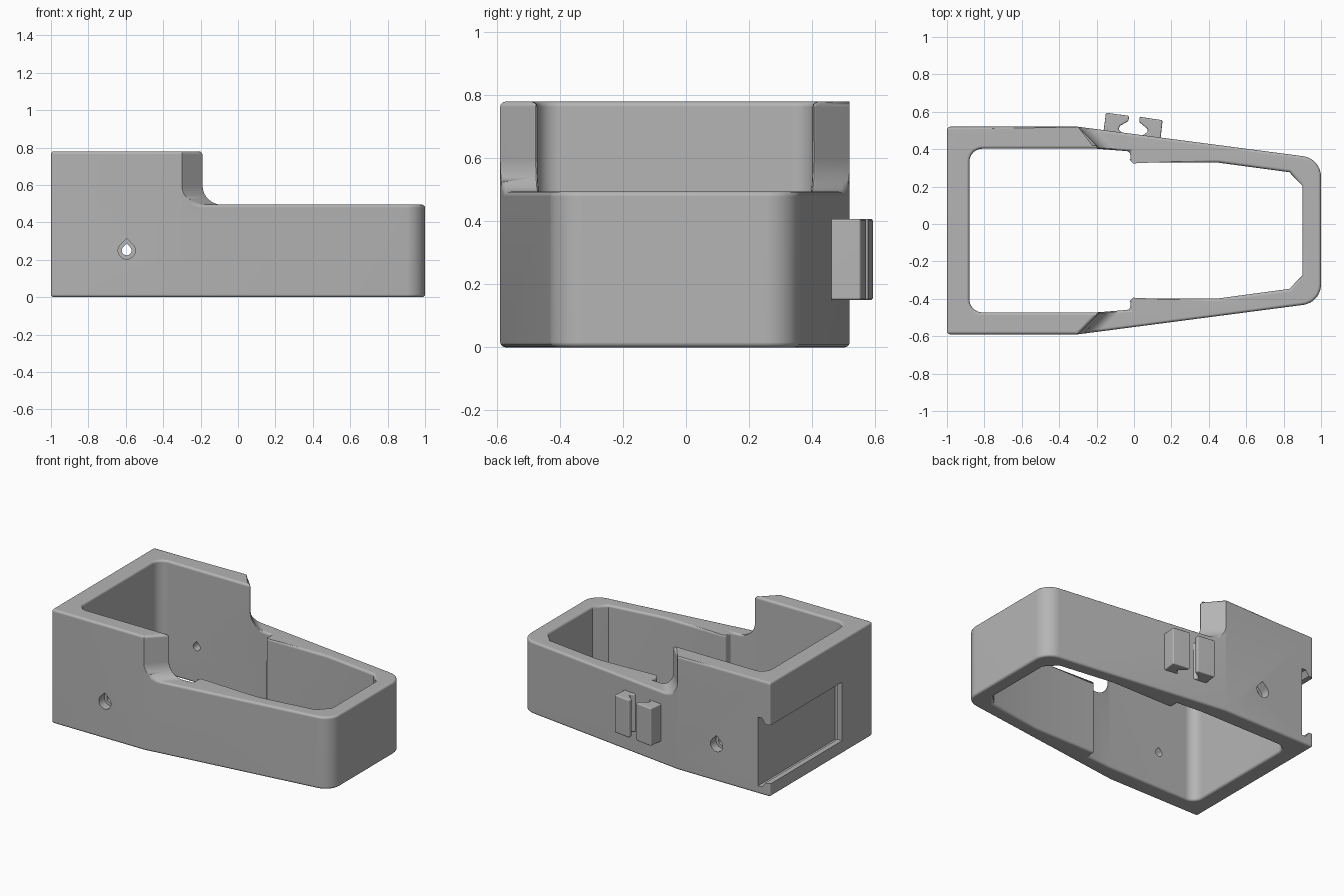
import bpy, bmesh, math
from mathutils import Vector

if "Cube" in bpy.data.objects:
    bpy.data.objects.remove(bpy.data.objects["Cube"])

CY = -0.035   # centre line of the housing

grey = bpy.data.materials.new("plain grey")
grey.use_nodes = True
grey.diffuse_color = (0.46, 0.46, 0.46, 1)
grey.node_tree.nodes["Principled BSDF"].inputs["Base Color"].default_value = (0.46, 0.46, 0.46, 1)


def loft(name, rings):
    """Closed solid through rings with equal point counts."""
    bm = bmesh.new()
    loops = [[bm.verts.new(p) for p in ring] for ring in rings]
    n = len(loops[0])
    for a, b in zip(loops, loops[1:]):
        for i in range(n):
            bm.faces.new((a[i], a[(i + 1) % n], b[(i + 1) % n], b[i]))
    bm.faces.new(loops[0])
    bm.faces.new(loops[-1])
    bmesh.ops.recalc_face_normals(bm, faces=bm.faces)
    mesh = bpy.data.meshes.new(name)
    bm.to_mesh(mesh)
    bm.free()
    mesh.materials.append(grey)
    obj = bpy.data.objects.new(name, mesh)
    bpy.context.collection.objects.link(obj)
    return obj


def prism(name, outline, z0, z1):
    return loft(name, [[(x, y, z) for x, y in outline] for z in (z0, z1)])


def rounded(points, steps=8):
    """Round each (x, y, radius) corner of an outline."""
    out = []
    for i, (x, y, r) in enumerate(points):
        p = Vector((x, y))
        if r == 0:
            out.append((x, y))
            continue
        a = (Vector(points[i - 1][:2]) - p).normalized()
        b = (Vector(points[(i + 1) % len(points)][:2]) - p).normalized()
        half = a.angle(b) / 2
        c = p + (a + b).normalized() * (r / math.sin(half))
        s = p + a * (r / math.tan(half)) - c
        e = p + b * (r / math.tan(half)) - c
        turn = s.angle_signed(e)
        for k in range(steps + 1):
            t = -turn * k / steps
            out.append((c.x + s.x * math.cos(t) - s.y * math.sin(t),
                        c.y + s.x * math.sin(t) + s.y * math.cos(t)))
    return out


def mirrored(half):
    """Half outline given as distance from the centre line, completed on both sides."""
    front = [(x, CY - d, r) for x, d, r in half]
    back = [(x, CY + d, r) for x, d, r in reversed(half)]
    return rounded(front + back)


def cut(target, cutter):
    cutter.hide_render = True
    mod = target.modifiers.new("cut", 'BOOLEAN')
    mod.operation, mod.solver, mod.object = 'DIFFERENCE', 'EXACT', cutter


def bevel(target, width):
    mod = target.modifiers.new("soft edges", 'BEVEL')
    mod.width, mod.segments = width, 3
    mod.limit_method, mod.angle_limit = 'ANGLE', math.radians(50)
    mod.use_clamp_overlap = False


def finish(obj):
    """Bake modifiers, drop their cutters and smooth the shading."""
    helpers = [m.object for m in obj.modifiers if m.type == 'BOOLEAN']
    graph = bpy.context.evaluated_depsgraph_get()
    obj.data = bpy.data.meshes.new_from_object(obj.evaluated_get(graph))
    obj.modifiers.clear()
    for h in helpers:
        bpy.data.objects.remove(h)
    bpy.ops.object.select_all(action='DESELECT')
    obj.select_set(True)
    bpy.context.view_layer.objects.active = obj
    bpy.ops.object.shade_smooth_by_angle(angle=math.radians(35))
    obj.modifiers.new("even shading", 'WEIGHTED_NORMAL').keep_sharp = True


# Housing wall: square at one end, tapered with round corners at the other
housing = prism("housing", mirrored([(-1, 0.555, 0), (-0.3, 0.555, 0), (1, 0.385, 0.11)]), 0, 0.78)
cut(housing, prism("cavity", mirrored([
    (-0.88, 0.4375, 0.07), (-0.2, 0.4375, 0), (-0.02, 0.423, 0), (-0.02, 0.363, 0),
    (0.45, 0.363, 0), (0.83, 0.312, 0), (0.9, 0.24, 0)]), -0.2, 1))

# Lower front rim: slanted ends and a concave fillet
step = [(1.3, 0.495), (1.3, 1), (0, 1)]
step += [(0.1 - 0.1 * math.cos(t), 0.595 - 0.1 * math.sin(t))
         for t in [k * math.pi / 16 for k in range(9)]]
cut(housing, loft("step", [[(x - 0.185 + 0.44 - abs(d) if x < 1 else x, CY + d, z) for x, z in step]
                           for d in (-0.8, -0.3, 0.3, 0.8)]))
bevel(housing, 0.016)


# Teardrop screw holes with wider outer recesses
def teardrop(name, r, y0, y1):
    ring = [(r * math.cos(t), r * math.sin(t))
            for t in [math.radians(135 + 270 * k / 24) for k in range(25)]]
    ring.append((0, r * math.sqrt(2)))
    return loft(name, [[(-0.595 + x, y, 0.25 + z) for x, z in ring] for y in (y0, y1)])


cut(housing, teardrop("through_hole", 0.026, -0.8, 0.8))
cut(housing, teardrop("front_recess", 0.046, -0.8, CY - 0.495))
cut(housing, teardrop("back_recess", 0.046, CY + 0.495, 0.8))

# Undercut slide-in slot in the end wall, open to the back
slot = [(-1.1, -0.26, 0.09, 0.49), (-0.965, -0.26, 0.09, 0.49),
        (-0.94, -0.31, 0.055, 0.525), (-0.91, -0.31, 0.055, 0.525)]
cut(housing, loft("slot", [[(x, y, a), (x, 0.7, a), (x, 0.7, b), (x, y, b)] for x, y, a, b in slot]))
finish(housing)

# Pair of hooked clip jaws on the back wall
jaws = {
    "clip_jaw_right": [(-0.165, 0.48), (-0.15, 0.595), (-0.025, 0.578), (-0.03, 0.55), (-0.075, 0.525),
                       (-0.083, 0.505), (-0.06, 0.485), (-0.06, 0.46)],
    "clip_jaw_left": [(0.14, 0.44), (0.153, 0.555), (0.03, 0.573), (0.028, 0.545), (0.07, 0.51),
                      (0.075, 0.495), (0.045, 0.472), (0.045, 0.45)],
}
for name, outline in jaws.items():
    jaw = prism(name, outline, 0.15, 0.408)
    bevel(jaw, 0.008)
    finish(jaw)
